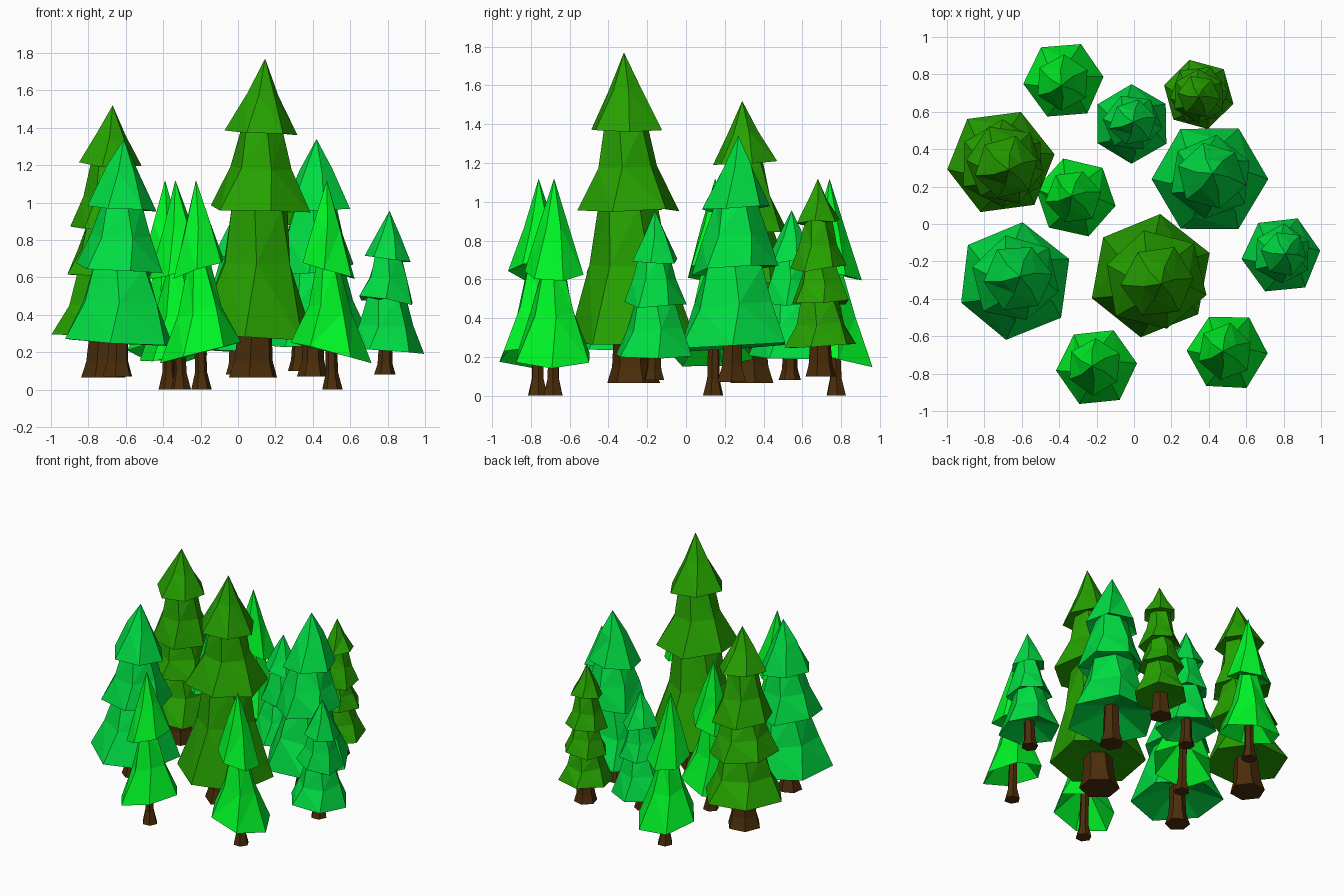
import bpy, bmesh, random
from math import sin, cos, radians, pi

if "Cube" in bpy.data.objects:
    bpy.data.objects.remove(bpy.data.objects["Cube"])

random.seed(4)
SIDES = 6


def material(name, rgb):
    m = bpy.data.materials.new(name)
    m.diffuse_color = (*rgb, 1)
    m.use_nodes = True
    m.node_tree.nodes["Principled BSDF"].inputs["Base Color"].default_value = m.diffuse_color
    return m


LIGHT = material("light_green", (0.0, 0.92, 0.02))
TEAL = material("blue_green", (0.0, 0.72, 0.055))
DARK = material("dark_green", (0.019, 0.36, 0.0))
BARK = material("bark", (0.07, 0.026, 0.003))

# Each kind: base z, depth of the hollow underside, trunk rings (z, r),
# tiers of foliage rings (z, r), bottom to top
SPRUCE = (0.0, 0.2, [(0, 0.055), (0.09, 0.033), (0.42, 0.028)],
          [[(0.2, 0.215), (0.43, 0.12), (0.66, 0.06)],
           [(0.64, 0.15), (0.88, 0.075), (1.12, 0)]])
FIR = (0.07, 0.1, [(0.07, 0.085), (0.15, 0.06), (0.4, 0.05)],
       [[(0.25, 0.312), (0.46, 0.22), (0.67, 0.155)],
        [(0.645, 0.235), (0.82, 0.165), (1.0, 0.11)],
        [(0.97, 0.185), (1.17, 0.09), (1.34, 0)]])
PINE = (0.065, 0.02, [(0.065, 0.12), (0.15, 0.095), (0.4, 0.075)],
        [[(0.285, 0.287), (0.45, 0.205), (0.63, 0.155)],
         [(0.6, 0.235), (0.74, 0.175), (0.88, 0.13)],
         [(0.86, 0.215), (1.03, 0.145), (1.21, 0.105)],
         [(1.2, 0.175), (1.36, 0.08), (1.52, 0)]])
TALL_PINE = (0.065, 0.02, [(0.065, 0.138), (0.15, 0.11), (0.4, 0.09)],
             [[(0.28, 0.332), (0.67, 0.205), (0.98, 0.155)],
              [(0.96, 0.275), (1.17, 0.16), (1.39, 0.115)],
              [(1.37, 0.195), (1.57, 0.085), (1.77, 0)]])


def loft(name, rings, mat, origin):
    """Join point rings (a one-point ring is a tip) into a closed skin."""
    bm = bmesh.new()
    loops = [[bm.verts.new(p) for p in ring] for ring in rings]
    bm.faces.new(loops[0][::-1])
    for a, b in zip(loops, loops[1:]):
        for i in range(SIDES):
            j = (i + 1) % SIDES
            if len(b) == 1:
                bm.faces.new((a[i], a[j], b[0]))
            else:
                bm.faces.new((a[i], a[j], b[j], b[i]))
    if len(loops[-1]) > 1:
        bm.faces.new(loops[-1])
    bmesh.ops.recalc_face_normals(bm, faces=bm.faces)
    bmesh.ops.triangulate(bm, faces=[f for f in bm.faces if len(f.verts) == 4])
    mesh = bpy.data.meshes.new(name)
    bm.to_mesh(mesh)
    bm.free()
    mesh.materials.append(mat)
    ob = bpy.data.objects.new(name, mesh)
    ob.location = origin
    bpy.context.collection.objects.link(ob)


def tree(name, kind, mat, x, y, phase, lean, low, tilt=0.02, sxy=1, sz=1, base=None):
    z0, hollow, trunk, tiers = kind
    base = z0 if base is None else base
    top = tiers[-1][-1][0]
    phase, low = radians(phase), radians(low)

    def ring(z, r, turn, slope=0.0, wobble=0.0):
        f = (z - z0) / (top - z0)
        cx, cy = lean[0] * f, lean[1] * f
        h = (z - z0) * sz
        if r == 0:
            return [(cx, cy, h)]
        pts = []
        for i in range(SIDES):
            a = turn + i * 2 * pi / SIDES
            rr = r * sxy * (1 + random.uniform(-wobble, wobble))
            pts.append((cx + rr * cos(a), cy + rr * sin(a),
                        h - slope * cos(a - low) + random.uniform(-wobble, wobble) * 0.3))
        return pts

    # trunk
    loft(name + "_trunk", [ring(z, r * sxy, phase) if sxy == 1 else ring(z, r, phase)
                           for z, r in trunk], BARK, (x, y, base))
    # foliage: hollow underside, then tiers that flare at the rim and turn a little
    skin = [ring(tiers[0][0][0] + hollow, trunk[-1][1], phase)]
    for t, tier in enumerate(tiers):
        turn = phase + radians(22) * t
        for k, (z, r) in enumerate(tier):
            edge = tilt * (1 if k == 0 else 0.5)
            skin.append(ring(z, r, turn + (radians(8) if k == 1 else 0), edge,
                             0.02 if (t, k) == (0, 0) else 0.05))
    loft(name + "_foliage", skin, mat, (x, y, base))


# light spruces
for n, (x, y, ph, lean, low) in enumerate([
        (-0.37, 0.775, 5, (-0.02, -0.035), 80),
        (-0.305, 0.14, -12, (-0.03, 0.01), 190),
        (-0.195, -0.765, 5, (-0.03, 0.005), 180),
        (0.505, -0.685, -2, (-0.03, 0.005), 0)]):
    tree(f"spruce_{n + 1}", SPRUCE, LIGHT, x, y, ph, lean, low, 0.055)

# blue-green firs, two large and two small
tree("large_fir_1", FIR, TEAL, 0.40, 0.235, 0, (0.02, 0.035), 240)
tree("large_fir_2", FIR, TEAL, -0.645, -0.31, 22, (0.035, 0.03), 0)
for n, (x, y, ph, lean) in enumerate([
        (-0.015, 0.535, 30, (0.01, 0.01)), (0.785, -0.165, 6, (0.025, 0.005))]):
    tree(f"small_fir_{n + 1}", FIR, TEAL, x, y, ph, lean, 0, 0.012, 0.68, 0.69, 0.08)

# dark pines: medium, small and tall
tree("medium_pine", PINE, DARK, -0.72, 0.34, 8, (0.05, -0.05), 0, 0.012)
tree("small_pine", PINE, DARK, 0.345, 0.695, -15, (0.0, -0.015), 270, 0.01, 0.67, 0.7, 0.1)
tree("tall_pine", TALL_PINE, DARK, 0.08, -0.27, 21, (0.065, -0.05), 0, 0.015)
